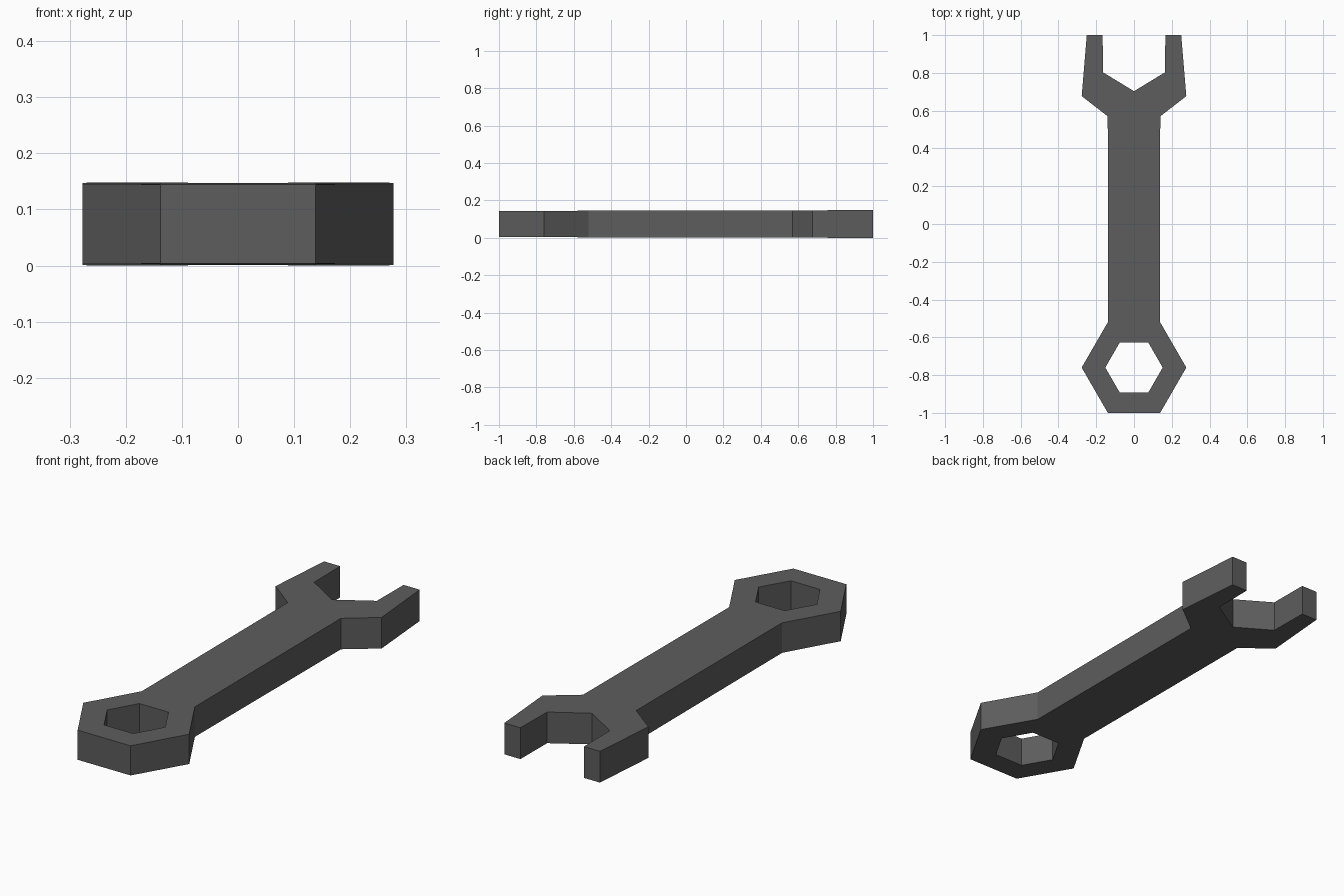
import bpy, bmesh, math

if "Cube" in bpy.data.objects:
    bpy.data.objects.remove(bpy.data.objects["Cube"])

HEX_Y, R_OUT, R_IN = -0.76, 0.277, 0.152
MID_Z = 0.074

steel = bpy.data.materials.new("dark_grey_steel")
steel.diffuse_color = (0.11, 0.11, 0.11, 1)
steel.use_nodes = True
steel.node_tree.nodes["Principled BSDF"].inputs["Base Color"].default_value = steel.diffuse_color

bm = bmesh.new()


def ring(radius):
    pts = [(radius * math.cos(i * math.pi / 3), HEX_Y + radius * math.sin(i * math.pi / 3)) for i in range(6)]
    return [bm.verts.new((x, y, 0)) for x, y in pts]


def pair(x, y):
    # right and left mirrored points
    return [bm.verts.new((s * x, y, 0)) for s in (1, -1)]


# hexagonal ring end
outer, inner = ring(R_OUT), ring(R_IN)
for i in range(6):
    j = (i + 1) % 6
    bm.faces.new((outer[i], outer[j], inner[j], inner[i]))

# shaft, sharing the ring's upper corners
neck = pair(0.139, 0.57)
bm.faces.new((outer[2], outer[1], neck[0], neck[1]))

# open jaw
notch = bm.verts.new((0, 0.703, 0))
shoulder, tip_out = pair(0.277, 0.677), pair(0.25, 1.0)
tip_in, seat = pair(0.166, 1.0), pair(0.164, 0.803)
bm.faces.new((neck[1], neck[0], notch))
for s in (0, 1):
    for f in ((neck[s], shoulder[s], seat[s], notch),
              (shoulder[s], tip_out[s], tip_in[s], seat[s])):
        bm.faces.new(f if s == 0 else f[::-1])

# thicken, with a very slight taper towards the ring end
res = bmesh.ops.extrude_face_region(bm, geom=bm.faces[:], use_keep_orig=True)
top = {e for e in res["geom"] if isinstance(e, bmesh.types.BMVert)}
for v in bm.verts:
    half = 0.072 + 0.002 * v.co.y
    v.co.z = MID_Z + (half if v in top else -half)
bmesh.ops.recalc_face_normals(bm, faces=bm.faces[:])

mesh = bpy.data.meshes.new("wrench")
bm.to_mesh(mesh)
bm.free()
mesh.materials.append(steel)
bpy.context.collection.objects.link(bpy.data.objects.new("wrench", mesh))
